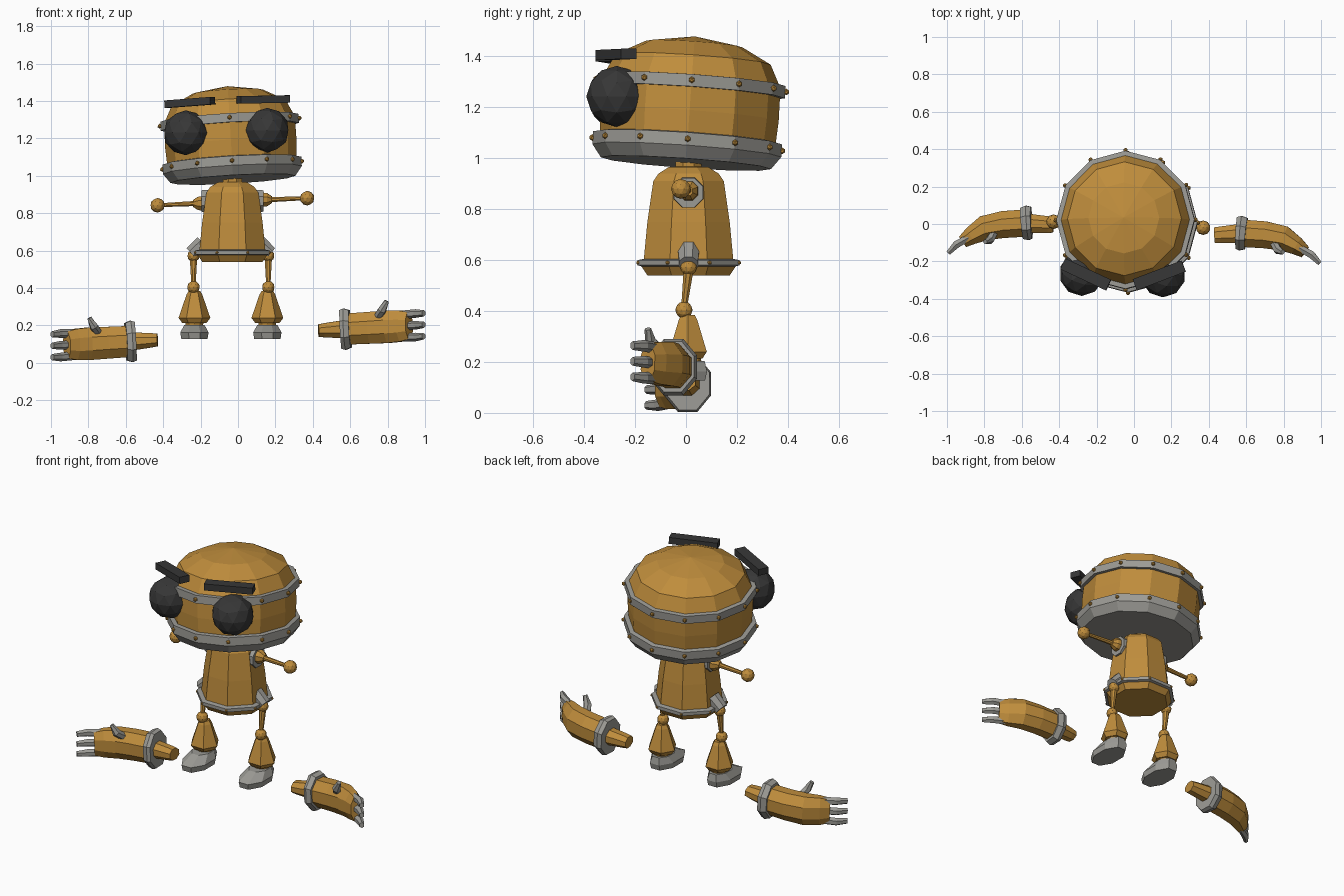
import bpy, bmesh, math
from mathutils import Matrix, Vector

if "Cube" in bpy.data.objects:
    bpy.data.objects.remove(bpy.data.objects["Cube"])


def material(name, rgb):
    m = bpy.data.materials.new(name)
    m.diffuse_color = (*rgb, 1)
    m.use_nodes = True
    m.node_tree.nodes["Principled BSDF"].inputs["Base Color"].default_value = m.diffuse_color
    return m


BRASS = material("brass_orange", (0.52, 0.265, 0.045))
STEEL = material("steel_grey", (0.33, 0.325, 0.30))
DARK = material("dark_grey", (0.038, 0.038, 0.038))


def finish(name, bm, mat, matrix=None):
    bmesh.ops.recalc_face_normals(bm, faces=bm.faces)
    me = bpy.data.meshes.new(name)
    bm.to_mesh(me)
    bm.free()
    me.materials.append(mat)
    ob = bpy.data.objects.new(name, me)
    if matrix:
        ob.matrix_world = matrix
    bpy.context.collection.objects.link(ob)
    return ob


def loft(name, rings, mat, matrix=None):
    """Bridge a list of equal point rings and cap both ends."""
    bm = bmesh.new()
    vs = [[bm.verts.new(p) for p in ring] for ring in rings]
    n = len(rings[0])
    for a, b in zip(vs, vs[1:]):
        for i in range(n):
            j = (i + 1) % n
            bm.faces.new((a[i], a[j], b[j], b[i]))
    bm.faces.new(vs[0][::-1])
    bm.faces.new(vs[-1])
    bmesh.ops.remove_doubles(bm, verts=bm.verts, dist=1e-5)
    return finish(name, bm, mat, matrix)


def flat_ring(rx, ry, z, n, phase, cx=0, cy=0):
    return [Vector((cx + rx * math.cos(phase + math.tau * i / n),
                    cy + ry * math.sin(phase + math.tau * i / n), z)) for i in range(n)]


def lathe(name, profile, n, phase, mat, matrix=None):
    return loft(name, [flat_ring(r, r, z, n, phase) for r, z in profile], mat, matrix)


def tube(name, pts, radii, n, mat):
    """Sections along a path; each radius is (sideways, upward)."""
    pts = [Vector(p) for p in pts]
    rings = []
    for i, p in enumerate(pts):
        t = (pts[min(i + 1, len(pts) - 1)] - pts[max(i - 1, 0)]).normalized()
        up = Vector((0, 0, 1)) if abs(t.z) < 0.9 else Vector((0, 1, 0))
        side = t.cross(up).normalized()
        up = side.cross(t)
        a, b = radii[i]
        angles = [math.pi / n + math.tau * k / n for k in range(n)]
        rings.append([p + side * a * math.cos(q) + up * b * math.sin(q) for q in angles])
    return loft(name, rings, mat)


def ball(name, loc, r, mat, sub=2):
    bm = bmesh.new()
    bmesh.ops.create_icosphere(bm, subdivisions=sub, radius=r)
    return finish(name, bm, mat, Matrix.Translation(loc))


def box(name, loc, size, yaw, roll, mat):
    bm = bmesh.new()
    bmesh.ops.create_cube(bm, size=1, matrix=Matrix.Diagonal((*size, 1)))
    turn = Matrix.Rotation(math.radians(yaw), 4, 'Z') @ Matrix.Rotation(math.radians(roll), 4, 'Y')
    return finish(name, bm, mat, Matrix.Translation(loc) @ turn)


# Head: slightly tilted twelve-sided drum with dome
C = Vector((-0.04, 0.015, 0))
PIVOT = Matrix.Translation(C + Vector((0, 0, 1.2)))
HEAD = (PIVOT @ Matrix.Rotation(math.radians(-4), 4, 'X')
        @ Matrix.Rotation(math.radians(-3.3), 4, 'Y') @ Matrix.Translation((0, 0, -1.2)))
P12 = math.pi / 2
lathe("head_shell", [(0.345, 1.06), (0.352, 1.17), (0.35, 1.30), (0.305, 1.39),
                     (0.19, 1.45), (0.0, 1.48)], 12, P12, BRASS, HEAD)
lathe("head_base", [(0.335, 0.98), (0.372, 1.03), (0.372, 1.08), (0.34, 1.085)], 12, P12, STEEL, HEAD)
lathe("head_band", [(0.34, 1.262), (0.37, 1.262), (0.37, 1.31), (0.34, 1.312)], 12, P12, STEEL, HEAD)
for z in (1.055, 1.287):
    for p in flat_ring(0.374, 0.374, z, 12, P12):
        ball("rivet", HEAD @ p, 0.013, BRASS, 1)

# Eyes and brows
ball("left_eye", (-0.28, -0.265, 1.23), 0.12, DARK)
ball("right_eye", (0.155, -0.272, 1.243), 0.12, DARK)
box("left_brow", (-0.258, -0.27, 1.392), (0.27, 0.064, 0.04), -25, -4, DARK)
box("right_brow", (0.135, -0.275, 1.408), (0.28, 0.064, 0.04), 21, -1, DARK)

# Body: eight-sided bell with neck and rim
BODY = Matrix.Translation((-0.03, 0.01, 0))
P8 = math.pi / 8
lathe("body", [(0.175, 0.54), (0.20, 0.575), (0.19, 0.605), (0.175, 0.75), (0.15, 0.91),
               (0.128, 0.94), (0.085, 0.965), (0.055, 0.967), (0.055, 0.985), (0.04, 1.0)],
      8, P8, BRASS, BODY)
lathe("body_rim", [(0.19, 0.573), (0.217, 0.58), (0.217, 0.60), (0.185, 0.606)], 8, P8, STEEL, BODY)
for p in flat_ring(0.214, 0.214, 0.59, 8, P8):
    ball("rim_rivet", BODY @ p, 0.009, BRASS, 1)

for s, side in ((1, "right"), (-1, "left")):
    # Shoulder socket, arm rod and ball
    bx = -0.03
    az = 0.88 if s > 0 else 0.842
    jz = 0.872 if s > 0 else 0.852
    tube(side + "_shoulder_socket", [(bx + s * 0.105, 0.01, 0.865), (bx + s * 0.165, 0.01, 0.865)],
         [(0.066, 0.066), (0.062, 0.062)], 8, STEEL)
    tube(side + "_shoulder_joint", [(bx + s * 0.15, 0.01, jz), (bx + s * 0.185, 0.01, jz),
                                    (bx + s * 0.21, 0.008, jz)],
         [(0.043, 0.043), (0.038, 0.038), (0.02, 0.02)], 8, BRASS)
    elbow = (bx + s * 0.4, -0.02 if s > 0 else 0.012, az)
    tube(side + "_arm_rod", [(bx + s * 0.19, 0.008, jz), elbow], [(0.015, 0.015), (0.011, 0.011)], 8, BRASS)
    ball(side + "_arm_ball", elbow, 0.039, BRASS)

    # Hip socket, thigh and knee
    lx = -0.038
    tube(side + "_hip_socket", [(lx + s * 0.15, 0.01, 0.64), (lx + s * 0.212, 0.01, 0.585)],
         [(0.046, 0.046), (0.04, 0.04)], 8, STEEL)
    ball(side + "_hip_ball", (lx + s * 0.2, 0.01, 0.572), 0.033, BRASS)
    tube(side + "_thigh", [(lx + s * 0.2, 0.01, 0.56), (lx + s * 0.2, -0.008, 0.41)],
         [(0.021, 0.021), (0.012, 0.012)], 8, BRASS)
    ball(side + "_knee", (lx + s * 0.2, -0.008, 0.404), 0.034, BRASS)

    # Shin, ankle and foot
    fx = lx + s * 0.195
    lathe(side + "_shin", [(0.03, 0.385), (0.042, 0.365), (0.085, 0.24), (0.065, 0.213)], 6, 0, BRASS,
          Matrix.Translation((fx, 0.008, 0)))
    ball(side + "_ankle", (fx, 0.01, 0.21), 0.05, BRASS)
    loft(side + "_foot", [flat_ring(0.076, 0.13, 0.128, 8, P8, fx, -0.045),
                          flat_ring(0.082, 0.138, 0.162, 8, P8, fx, -0.045),
                          flat_ring(0.058, 0.085, 0.203, 8, P8, fx, -0.005)], STEEL)

    # Detached hand: path is laid out for one side and mirrored
    oy, oz, slope = (0, 0.172, 0.055) if s > 0 else (0.055, 0.122, -0.055)

    def place(x, y, z=0.0):
        return (s * x, y + oy, oz + z + slope * (x - 0.43))

    tube(side + "_wrist", [place(0.43, -0.06), place(0.46, -0.058), place(0.58, -0.05)],
         [(0.045, 0.036), (0.048, 0.041), (0.056, 0.054)], 8, BRASS)
    tube(side + "_cuff", [place(0.548, -0.048), place(0.57, -0.049), place(0.60, -0.052)],
         [(0.092, 0.112), (0.10, 0.12), (0.09, 0.108)], 8, STEEL)
    tube(side + "_palm", [place(0.58, -0.05), place(0.70, -0.058), place(0.80, -0.077),
                          place(0.87, -0.118), place(0.915, -0.15)],
         [(0.079, 0.09), (0.078, 0.092), (0.072, 0.094), (0.052, 0.09), (0.036, 0.078)], 8, BRASS)
    for z in (-0.06, 0.0, 0.06):
        tube(side + "_finger", [place(0.885, -0.128, z), place(0.95, -0.165, z * 1.05),
                                place(0.993, -0.21, z * 1.02)],
             [(0.021, 0.023), (0.023, 0.023), (0.014, 0.017)], 6, STEEL)
    tube(side + "_thumb", [place(0.745, -0.095, 0.05), place(0.77, -0.14, 0.09), place(0.795, -0.15, 0.138)],
         [(0.022, 0.022), (0.024, 0.024), (0.013, 0.013)], 6, STEEL)
